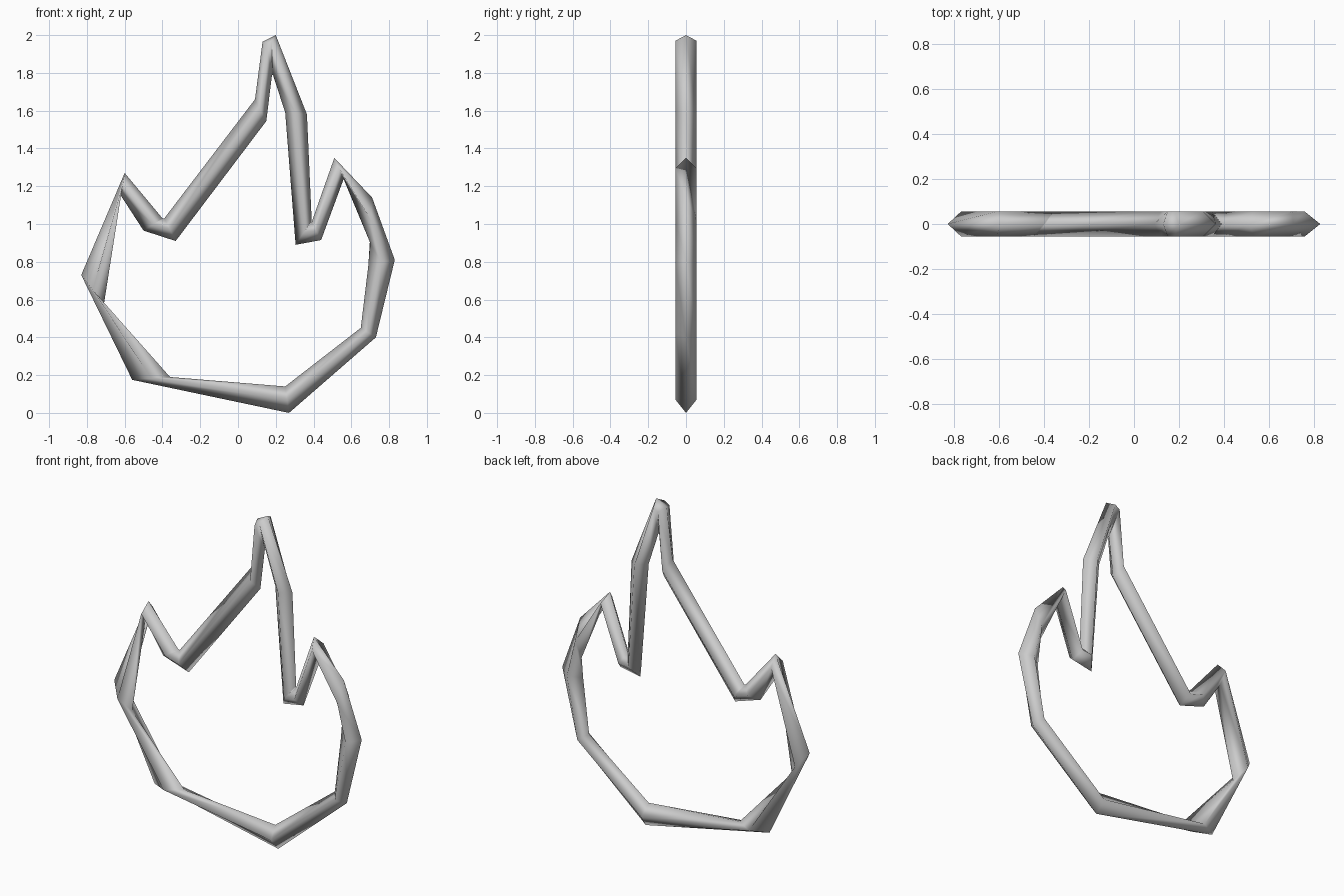
import bpy
import bmesh
from mathutils import Vector

cube = bpy.data.objects.get("Cube")
if cube:
    bpy.data.objects.remove(cube, do_unlink=True)

DEPTH = 0.056

# Grey material
grey = bpy.data.materials.new("plain grey")
grey.use_nodes = True
color = (0.6, 0.6, 0.6, 1)
grey.diffuse_color = color
grey.node_tree.nodes["Principled BSDF"].inputs["Base Color"].default_value = color

# Flame path: outer rim (x, z), inner rim (x, z), optional ridge (x, z)
stations = [
    ((0.27, 0.0), (0.25, 0.14)),                   # bottom
    ((0.73, 0.40), (0.65, 0.45)),
    ((0.83, 0.81), (0.69, 0.78)),                  # right bulge
    ((0.71, 1.14), (0.70, 0.90)),
    ((0.51, 1.35), (0.56, 1.24)),                  # small right tip
    ((0.39, 1.01), (0.44, 0.915)),                 # right valley
    ((0.39, 1.02), (0.305, 0.89)),
    ((0.365, 1.58), (0.25, 1.59)),
    ((0.20, 2.0), (0.185, 1.79), (0.18, 1.97)),    # main tip
    ((0.13, 1.965), (0.18, 1.79), (0.15, 1.95)),
    ((0.09, 1.66), (0.15, 1.545)),
    ((-0.39, 1.03), (-0.33, 0.91)),                # left valley
    ((-0.40, 1.03), (-0.50, 0.965)),
    ((-0.60, 1.27), (-0.62, 1.15)),                # small left tip
    ((-0.83, 0.73), (-0.71, 0.575)),               # left bulge
    ((-0.56, 0.175), (-0.36, 0.19)),
]

# Sweep a diamond section through the stations
bm = bmesh.new()
rings = []
for outer, inner, *ridge in stations:
    o, i = Vector(outer), Vector(inner)
    m = Vector(ridge[0]) if ridge else (o + i) / 2
    section = [(o, 0), (m, -DEPTH), (i, 0), (m, DEPTH)]
    rings.append([bm.verts.new((p.x, y, p.y)) for p, y in section])
for k, a in enumerate(rings):
    b = rings[(k + 1) % len(rings)]
    for j in range(4):
        n = (j + 1) % 4
        bm.faces.new((a[j], b[j], b[n], a[n]))
bmesh.ops.recalc_face_normals(bm, faces=bm.faces)
for f in bm.faces:
    f.smooth = True

mesh = bpy.data.meshes.new("flame_outline")
bm.to_mesh(mesh)
bm.free()
mesh.materials.append(grey)
flame = bpy.data.objects.new("flame_outline", mesh)
bpy.context.collection.objects.link(flame)
